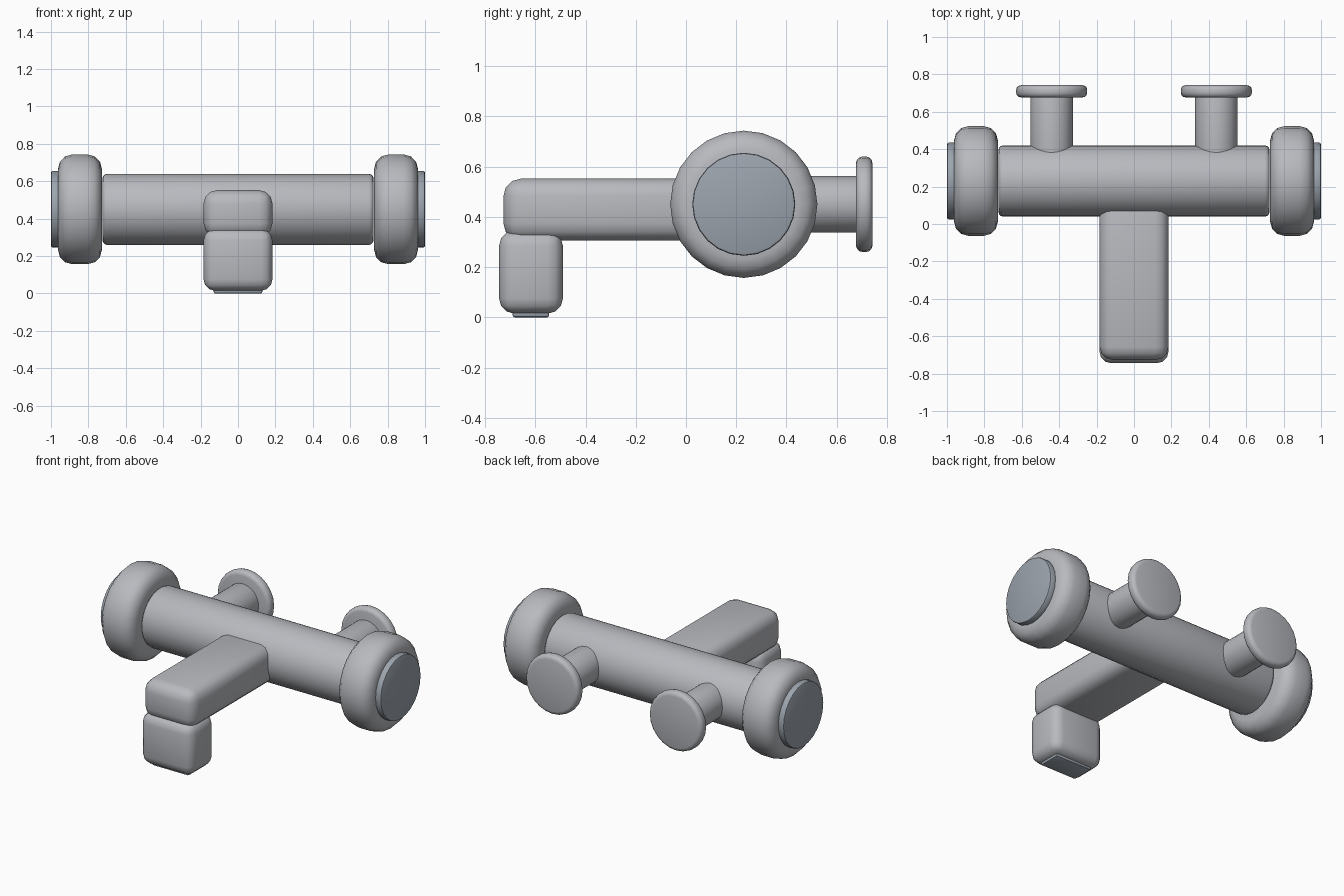
import bpy, math
from mathutils import Matrix, Vector

if "Cube" in bpy.data.objects:
    bpy.data.objects.remove(bpy.data.objects["Cube"])


def material(name, rgb):
    m = bpy.data.materials.new(name)
    m.diffuse_color = (*rgb, 1)
    m.use_nodes = True
    m.node_tree.nodes["Principled BSDF"].inputs["Base Color"].default_value = m.diffuse_color
    return m


METAL = material("brushed metal", (0.48, 0.49, 0.52))
CAP = material("blue grey cap", (0.33, 0.37, 0.42))


def finish(ob, name, mat, bevel, segments=3):
    ob.name = name
    ob.data.materials.append(mat)
    b = ob.modifiers.new("bevel", 'BEVEL')
    b.width, b.segments, b.limit_method = bevel, segments, 'ANGLE'
    b.angle_limit = math.radians(40)
    bpy.ops.object.modifier_apply(modifier=b.name)
    bpy.ops.object.shade_smooth_by_angle(angle=math.radians(35))
    return ob


def rod(name, mat, start, end, radius, bevel, sides=24, segments=3):
    """Round bar between two points with rounded rims."""
    a, b = Vector(start), Vector(end)
    bpy.ops.mesh.primitive_cylinder_add(vertices=sides, radius=radius, depth=(b - a).length)
    ob = bpy.context.object
    turn = (b - a).to_track_quat('Z', 'Y').to_matrix().to_4x4()
    ob.data.transform(Matrix.Translation((a + b) / 2) @ turn)
    return finish(ob, name, mat, bevel, segments)


def block(name, mat, lo, hi, bevel, segments=3):
    """Rounded box between two corners."""
    lo, hi = Vector(lo), Vector(hi)
    bpy.ops.mesh.primitive_cube_add(size=1)
    ob = bpy.context.object
    ob.data.transform(Matrix.Translation((lo + hi) / 2) @ Matrix.Diagonal((*(hi - lo), 1)))
    return finish(ob, name, mat, bevel, segments)


Y, Z = 0.23, 0.45  # axis of the main bar

# Main bar
rod("main_bar", METAL, (-0.725, Y, Z), (0.725, Y, Z), 0.19, 0.025, 32)

for s, side in ((-1, "left"), (1, "right")):
    # Handle knob and its end cap
    rod(side + "_knob", METAL, (s * 0.728, Y, Z), (s * 0.962, Y, Z), 0.293, 0.075)
    rod(side + "_cap", CAP, (s * 0.94, Y, Z), (s * 1.0, Y, Z), 0.205, 0.01, 24, 2)
    # Wall inlet and flange
    rod(side + "_inlet", METAL, (s * 0.44, Y, Z), (s * 0.44, 0.71, Z), 0.113, 0.01)
    rod(side + "_flange", METAL, (s * 0.44, 0.677, Z), (s * 0.44, 0.742, Z), 0.19, 0.025)

# Spout arm, outlet and aerator
block("spout_arm", METAL, (-0.184, -0.727, 0.305), (0.184, 0.2, 0.552), 0.07)
block("spout_outlet", METAL, (-0.184, -0.744, 0.015), (0.184, -0.49, 0.345), 0.06)
block("aerator", CAP, (-0.13, -0.69, 0.0), (0.13, -0.545, 0.05), 0.008, 2)
